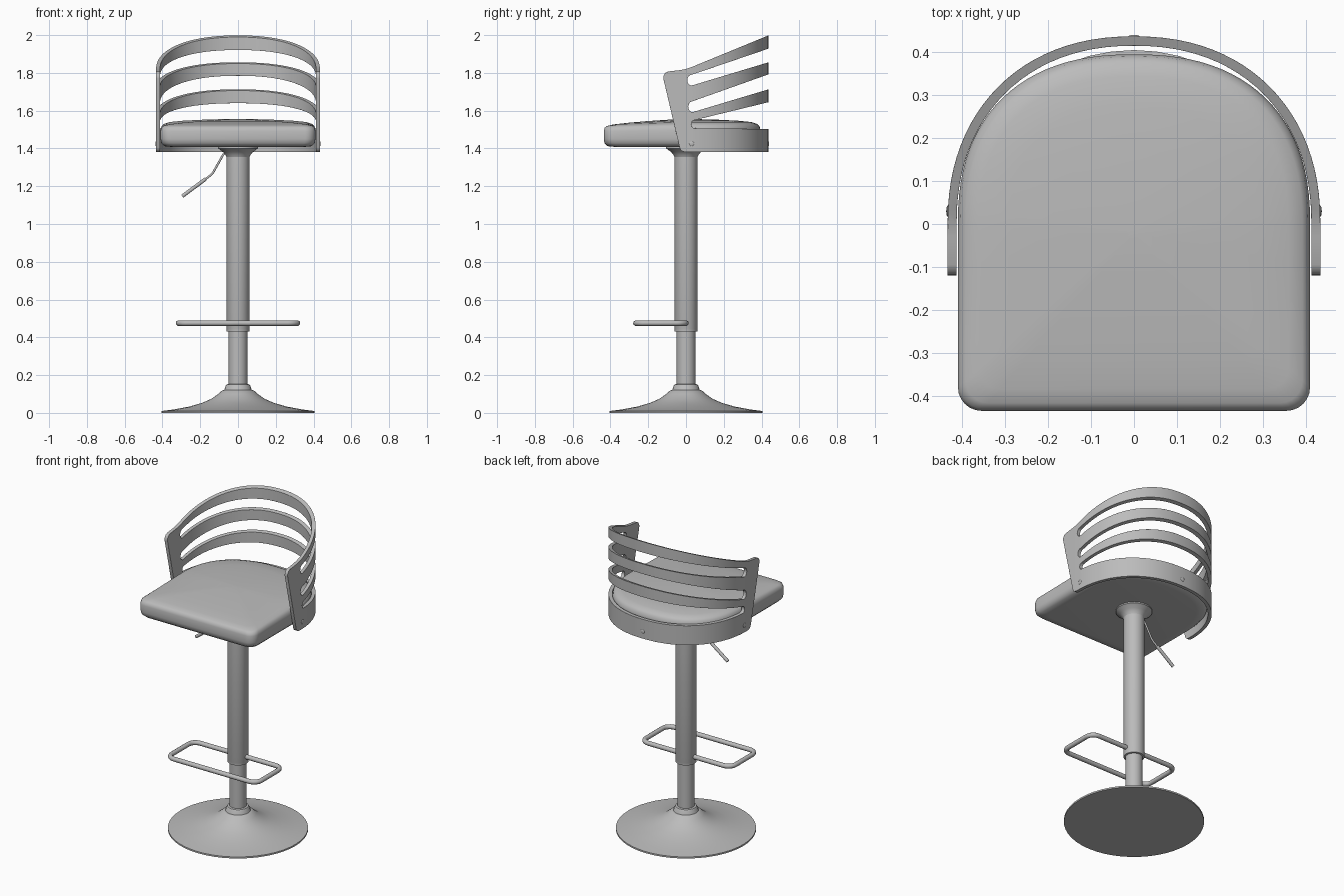
import bpy, bmesh, math
from mathutils import Vector

if "Cube" in bpy.data.objects:
    bpy.data.objects.remove(bpy.data.objects["Cube"])

grey = bpy.data.materials.new("satin grey")
grey.diffuse_color = (0.5, 0.5, 0.5, 1)
grey.use_nodes = True
grey.node_tree.nodes["Principled BSDF"].inputs["Base Color"].default_value = grey.diffuse_color


def add(name, bm, angle=35):
    bmesh.ops.recalc_face_normals(bm, faces=bm.faces[:])
    me = bpy.data.meshes.new(name)
    bm.to_mesh(me)
    bm.free()
    ob = bpy.data.objects.new(name, me)
    bpy.context.collection.objects.link(ob)
    me.materials.append(grey)
    smooth(ob, angle)
    return ob


def smooth(ob, angle=35):
    bpy.ops.object.select_all(action='DESELECT')
    ob.select_set(True)
    bpy.context.view_layer.objects.active = ob
    bpy.ops.object.shade_smooth_by_angle(angle=math.radians(angle))


def loft(name, rings, angle=35):
    bm = bmesh.new()
    loops = [[bm.verts.new(p) for p in r] for r in rings]
    n = len(loops[0])
    for a, b in zip(loops, loops[1:]):
        for i in range(n):
            j = (i + 1) % n
            bm.faces.new((a[i], a[j], b[j], b[i]))
    bm.faces.new(loops[0][::-1])
    bm.faces.new(loops[-1])
    return add(name, bm, angle)


def lathe(name, profile, n=48):
    return loft(name, [[(r * math.cos(2 * math.pi * i / n), r * math.sin(2 * math.pi * i / n), z)
                        for i in range(n)] for r, z in profile])


def prism(name, pts, vec):
    return loft(name, [pts, [tuple(Vector(p) + Vector(vec)) for p in pts]])


def tube(name, pts, r, closed=False):
    cu = bpy.data.curves.new(name, 'CURVE')
    cu.dimensions = '3D'
    cu.bevel_depth, cu.bevel_resolution, cu.use_fill_caps = r, 3, True
    sp = cu.splines.new('POLY')
    sp.points.add(len(pts) - 1)
    for p, q in zip(sp.points, pts):
        p.co = (*q, 1)
    sp.use_cyclic_u = closed
    ob = bpy.data.objects.new(name, cu)
    bpy.context.collection.objects.link(ob)
    bpy.ops.object.select_all(action='DESELECT')
    ob.select_set(True)
    bpy.context.view_layer.objects.active = ob
    bpy.ops.object.convert(target='MESH')
    ob = bpy.context.object
    ob.data.materials.clear()
    ob.data.materials.append(grey)
    smooth(ob, 50)


def arch(a, b, n, steps=48):
    """Half superellipse from +x over +y to -x."""
    out = []
    for i in range(steps + 1):
        t = math.pi * i / steps
        c, s = math.cos(t), max(math.sin(t), 0)
        out.append((math.copysign(a * abs(c) ** (2 / n), c), b * s ** (2 / n)))
    return out


# Pedestal: flared foot, collar, inner and outer column, mounting cone
lathe("base", [(0.405, 0), (0.405, 0.01), (0.34, 0.018), (0.26, 0.033), (0.19, 0.053),
               (0.14, 0.075), (0.105, 0.1), (0.085, 0.118), (0.075, 0.122)])
lathe("base_collar", [(0.076, 0.115), (0.071, 0.125), (0.066, 0.142), (0.061, 0.15), (0.05, 0.153)])
lathe("inner_column", [(0.05, 0.13), (0.05, 0.45)])
lathe("outer_column", [(0.054, 0.43), (0.06, 0.432), (0.06, 0.447), (0.061, 0.45), (0.061, 1.39)])
lathe("seat_mount", [(0.061, 1.355), (0.067, 1.368), (0.08, 1.382), (0.105, 1.4), (0.105, 1.415)])

# Footrest: rounded rectangular loop passing through the column
loop = []
for cx, cy, start in ((0.265, -0.05, 0), (-0.265, -0.05, 90), (-0.265, -0.215, 180), (0.265, -0.215, 270)):
    for k in range(7):
        t = math.radians(start + 15 * k)
        loop.append((cx + 0.05 * math.cos(t), cy + 0.05 * math.sin(t), 0.475))
tube("footrest", loop, 0.0145, True)

# Height lever with a thicker grip
tube("lever_rod", [(-0.05, 0, 1.405), (-0.08, 0, 1.365), (-0.132, 0, 1.272), (-0.145, 0, 1.258), (-0.18, 0, 1.232)], 0.006)
tube("lever_grip", [(-0.172, 0, 1.238), (-0.295, 0, 1.147)], 0.01)

# Cushion: plan outline shrunk by an inset through the height, domed on top
corner = 0.055
plan = arch(0.41, 0.395, 2.35)
plan += [(-0.41, -0.1 * k) for k in (1, 2, 3)]
for sx, start in ((-1, 180), (1, 270)):
    for k in range(7):
        t = math.radians(start + 15 * k)
        plan.append((sx * (0.41 - corner) + corner * math.cos(t), -0.38 + corner * math.sin(t)))
plan += [(0.41, -0.1 * k) for k in (3, 2, 1)]
rings = []
for inset, z, sag in ((0.06, 1.408, 0), (0.02, 1.412, 0), (0.004, 1.428, 0), (0, 1.45, 0), (0, 1.495, 0.2),
                      (0.005, 1.517, 0.5), (0.018, 1.53, 0.8), (0.05, 1.54, 1), (0.12, 1.547, 0.9),
                      (0.22, 1.552, 0.6), (0.32, 1.555, 0.3), (0.4, 1.556, 0)):
    k = 1 - inset / 0.41
    rings.append([(x * k, -0.02 + (y + 0.02) * k, z - sag * 0.012 * max(0, -y) / 0.4) for x, y in plan])
loft("seat_cushion", rings, 50)

# Backrest: bent sheet trimmed to a side profile with three slots
outer, inner = arch(0.434, 0.437, 2.2), arch(0.413, 0.415, 2.2)
u_plan = [(0.434, -0.2)] + outer + [(-0.434, -0.2), (-0.413, -0.2)] + inner[::-1] + [(0.413, -0.2)]
shell = prism("slatted_backrest", [(x, y, 1.3) for x, y in u_plan], (0, 0, 0.8))

BACK = 0.45
side = [(-0.015, 1.383), (0.0, 1.38), (BACK, 1.38)]
for y0, low, high, low_b, high_b in ((0.045, 1.507, 1.55, 1.503, 1.648),
                                     (0.035, 1.592, 1.65, 1.717, 1.797),
                                     (0.03, 1.733, 1.79, 1.86, 1.933)):
    side.append((BACK, low_b))
    mid, rad = (low + high) / 2, (high - low) / 2
    for k in range(9):
        t = math.radians(270 - 22.5 * k)
        side.append((y0 + rad * 0.8 * math.cos(t), mid + rad * math.sin(t)))
    side.append((BACK, high_b))
side += [(BACK, 2.004), (0.03, 1.831), (0.0, 1.821), (-0.03, 1.815), (-0.095, 1.807), (-0.11, 1.8),
         (-0.119, 1.785), (-0.12, 1.77), (-0.034, 1.405), (-0.027, 1.39)]
cutter = prism("profile_cutter", [(-0.6, y, z) for y, z in side], (1.2, 0, 0))
cutter.hide_render = True
cutter.hide_set(True)
trim = shell.modifiers.new("trim", 'BOOLEAN')
trim.operation, trim.solver, trim.object = 'INTERSECT', 'EXACT', cutter
bpy.context.view_layer.objects.active = shell
bpy.ops.object.modifier_apply(modifier="trim")
bpy.data.objects.remove(cutter)
smooth(shell, 35)
soft = shell.modifiers.new("soft_edges", 'BEVEL')
soft.width, soft.segments, soft.limit_method, soft.angle_limit = 0.004, 2, 'ANGLE', math.radians(50)

# Screws through the lower band
for name, pos, out in (("screw_left", (-0.434, 0.03, 1.425), (-1, 0, 0)),
                       ("screw_right", (0.434, 0.03, 1.425), (1, 0, 0)),
                       ("screw_back", (0, 0.437, 1.425), (0, 1, 0))):
    bm = bmesh.new()
    bmesh.ops.create_uvsphere(bm, u_segments=16, v_segments=8, radius=0.013)
    bmesh.ops.scale(bm, vec=(1, 1, 0.25), verts=bm.verts)
    rot = Vector(out).to_track_quat('Z', 'Y').to_matrix()
    bmesh.ops.rotate(bm, cent=(0, 0, 0), matrix=rot, verts=bm.verts)
    bmesh.ops.translate(bm, vec=pos, verts=bm.verts)
    add(name, bm)
